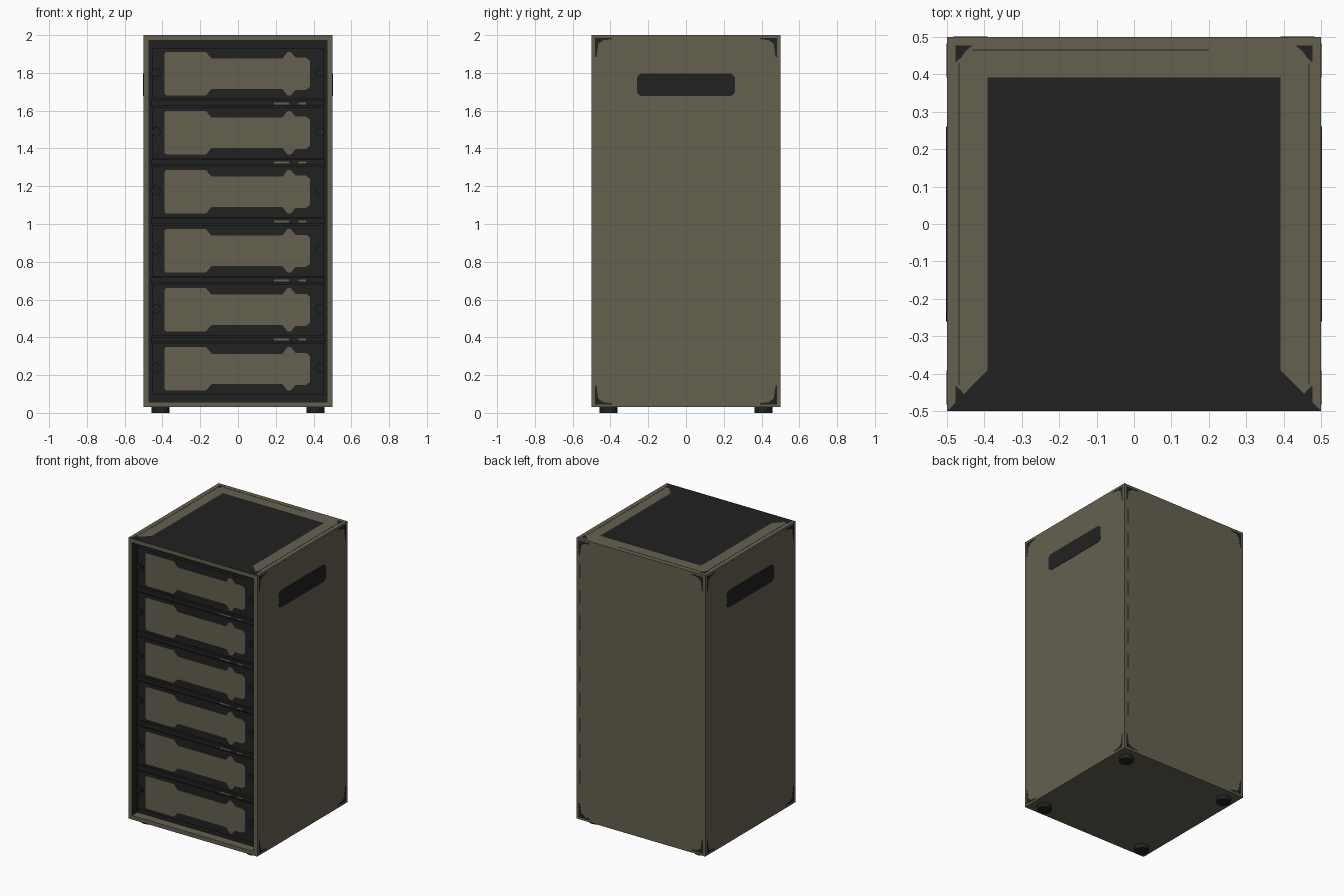
import bpy, bmesh, math
from mathutils import Vector, Matrix

if "Cube" in bpy.data.objects:
    bpy.data.objects.remove(bpy.data.objects["Cube"])


def material(name, rgb):
    m = bpy.data.materials.new(name)
    m.diffuse_color = (*rgb, 1)
    m.use_nodes = True
    m.node_tree.nodes["Principled BSDF"].inputs["Base Color"].default_value = m.diffuse_color
    return m


OLIVE = material("olive_paint", (0.130, 0.119, 0.081))
DARK = material("dark_metal", (0.0155, 0.0155, 0.0155))
X, Y, Z = Vector((1, 0, 0)), Vector((0, 1, 0)), Vector((0, 0, 1))


def finish(name, bm, *mats):
    bmesh.ops.recalc_face_normals(bm, faces=bm.faces)
    me = bpy.data.meshes.new(name)
    bm.to_mesh(me)
    bm.free()
    for m in mats:
        me.materials.append(m)
    ob = bpy.data.objects.new(name, me)
    bpy.context.collection.objects.link(ob)
    return ob


def plate(name, pts, origin, u, v, depth, mat):
    """Outline in the u/v plane, extruded outwards along u x v."""
    bm = bmesh.new()
    f = bm.faces.new([bm.verts.new(origin + u * a + v * b) for a, b in pts])
    r = bmesh.ops.extrude_face_region(bm, geom=[f])
    bmesh.ops.translate(bm, vec=u.cross(v) * depth,
                        verts=[g for g in r["geom"] if isinstance(g, bmesh.types.BMVert)])
    return finish(name, bm, mat)


def rect(a0, a1, b0, b1):
    return [(a0, b0), (a1, b0), (a1, b1), (a0, b1)]


def rounded(w, h, r, n=4):
    pts = []
    for k, (sx, sy) in enumerate([(1, 1), (-1, 1), (-1, -1), (1, -1)]):
        for i in range(n + 1):
            a = math.pi / 2 * (k + i / n)
            pts.append((sx * (w - r) + r * math.cos(a), sy * (h - r) + r * math.sin(a)))
    return pts


def disc(name, loc, r, h, axis, mat, seg=24):
    bm = bmesh.new()
    rot = Z.rotation_difference(axis).to_matrix().to_4x4()
    bmesh.ops.create_cone(bm, cap_ends=True, segments=seg, radius1=r, radius2=r, depth=h,
                          matrix=Matrix.Translation(loc) @ rot)
    ob = finish(name, bm, mat)
    for p in ob.data.polygons:
        p.use_smooth = len(p.vertices) == 4
    for e in ob.data.edges:
        d = ob.data.vertices[e.vertices[0]].co - ob.data.vertices[e.vertices[1]].co
        e.use_edge_sharp = abs(d.dot(axis)) < 1e-5
    return ob


# Cabinet shell with a recessed front and a dark square on the top
bm = bmesh.new()
bmesh.ops.create_cube(bm, size=1, matrix=Matrix.Translation((0, 0, 1.015)) @ Matrix.Diagonal((1, 1, 1.97, 1)))
bm.normal_update()
front = next(f for f in bm.faces if f.normal.y < -0.9)
top = next(f for f in bm.faces if f.normal.z > 0.9)
bmesh.ops.inset_individual(bm, faces=[top], thickness=0.153)
top.material_index = 1
bmesh.ops.inset_individual(bm, faces=[front], thickness=0.04)
r = bmesh.ops.extrude_face_region(bm, geom=[front])
bmesh.ops.delete(bm, geom=[front], context="FACES_ONLY")
bmesh.ops.translate(bm, vec=(0, 0.06, 0), verts=[g for g in r["geom"] if isinstance(g, bmesh.types.BMVert)])
for f in bm.faces:
    c = f.calc_center_median()
    if -0.499 < c.y < -0.43 and c.z > 0.08:
        f.material_index = 1
finish("cabinet", bm, OLIVE, DARK)

# Outline of the olive label area on each drawer
half = [(-0.39, 0.105), (-0.38, 0.115), (-0.17, 0.115), (-0.14, 0.08), (0.235, 0.08),
        (0.262, 0.115), (0.28, 0.115), (0.305, 0.085), (0.36, 0.085), (0.38, 0.07)]
face_outline = half + [(a, -b) for a, b in reversed(half)]

# Drawers, face panels, knobs and divider rails
for i in range(6):
    c = 0.233 + 0.3125 * i
    o = Vector((0, -0.44, c))
    plate("drawer", rect(-0.455, 0.455, -0.135, 0.135), o, X, Z, 0.023, DARK)
    plate("drawer_panel", face_outline, Vector((0, -0.463, c)), X, Z, 0.004, OLIVE)
    for s in (-1, 1):
        disc("drawer_lock", Vector((s * 0.434, -0.466, c + 0.005)), 0.024, 0.016, Y, DARK, 16)
        disc("drawer_lock_core", Vector((s * 0.434, -0.474, c + 0.005)), 0.012, 0.010, Y, DARK, 12)
    if i < 5:
        plate("divider_rail", rect(-0.46, 0.46, 0.143, 0.170), o, X, Z, 0.028, DARK)
        for a0, a1 in ((0.19, 0.27), (0.32, 0.36)):
            plate("rail_mark", rect(a0, a1, 0.150, 0.160), Vector((0, -0.468, c)), X, Z, 0.002, OLIVE)

# Side grips
for s in (-1, 1):
    plate("side_grip", rounded(0.26, 0.06, 0.03), Vector((s * 0.5, 0, 1.737)), Y * s, Z, 0.002, DARK)


# Worn corner marks: slim L shapes with a filled inner corner
mark = [(0, 0), (0.09, 0), (0.09, 0.006), (0.045, 0.012), (0.018, 0.03), (0.008, 0.10), (0, 0.10)]
for s in (-1, 1):
    for t in (-1, 1):
        for name, n, u in (("right", X, Y), ("left", -X, -Y), ("back", Y, -X)):
            pts = [(s * (0.482 - a), t * (0.97 - b)) for a, b in mark]
            plate(name + "_corner_wear", pts, n * 0.5 + Z * 1.015, u, Z, 0.001, DARK)
        pts = [(s * (0.477 - a * 0.9), t * (0.477 - b * 0.9)) for a, b in
               [(0, 0), (0.05, 0), (0.03, 0.016), (0.016, 0.036), (0, 0.05)]]
        plate("top_corner_wear", pts, Vector((0, 0, 2)), X, Y, 0.001, DARK)

# Thin scuff lines on the top and down the back edge
for s in (-1, 1):
    plate("top_scuff", rect(s * 0.468 - 0.0015, s * 0.468 + 0.0015, -0.43, 0.43), Z * 2, X, Y, 0.001, DARK)
plate("top_scuff_back", rect(-0.43, 0.20, 0.464, 0.467), Z * 2, X, Y, 0.001, DARK)
for k in range(9):
    z = 0.28 + 0.18 * k
    plate("back_scuff", rect(-0.476, -0.468, z, z + 0.10), Y * 0.5, -X, Z, 0.001, DARK)

# Feet
for sx in (-1, 1):
    for sy in (-1, 1):
        disc("foot", Vector((sx * 0.41, sy * 0.41, 0.0155)), 0.047, 0.031, Z, DARK, 24)
